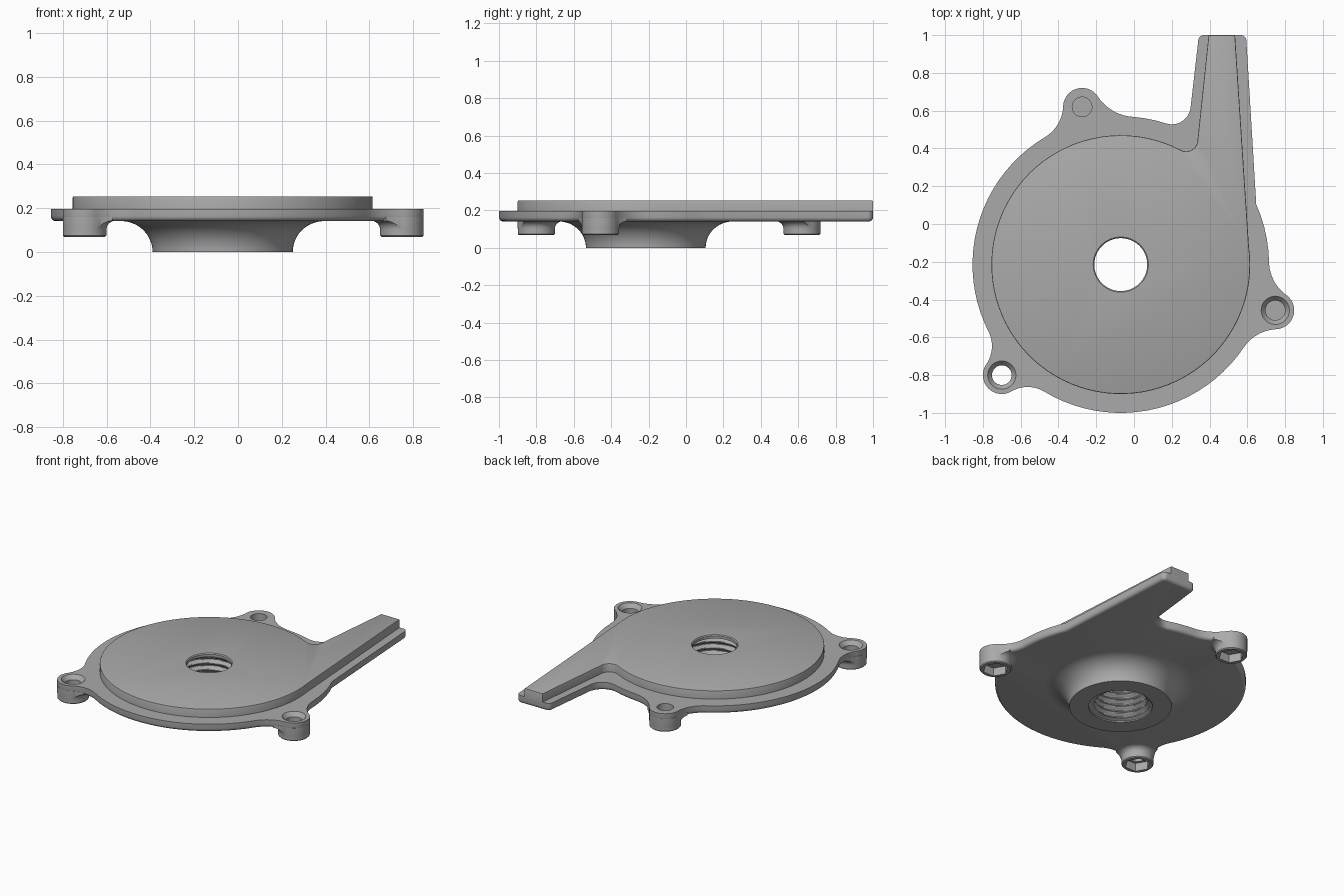
import bpy, bmesh
from math import sin, cos, pi, radians, atan2, hypot
from mathutils import Vector as V

old = bpy.data.objects.get("Cube")
if old:
    bpy.data.objects.remove(old, do_unlink=True)

grey = bpy.data.materials.new("plain grey")
grey.use_nodes = True
grey.diffuse_color = (0.4, 0.4, 0.4, 1)
grey.node_tree.nodes["Principled BSDF"].inputs["Base Color"].default_value = (0.4, 0.4, 0.4, 1)

HUB = V((-0.07, -0.215))
RIM = 0.785
EAR = 0.1
FLANGE_Z, FLANGE_TOP, TOP = 0.141, 0.196, 0.254
# Ear position, fillet radius on each side, countersunk or not
EARS = {"back_ear": (V((-0.275, 0.62)), 0.24, 0.2, False),
        "right_ear": (V((-0.70, -0.80)), 0.17, 0.17, True),
        "left_ear": (V((0.748, -0.457)), 0.22, 0.22, True)}


def finish(name, bm):
    bmesh.ops.recalc_face_normals(bm, faces=bm.faces)
    mesh = bpy.data.meshes.new(name)
    bm.to_mesh(mesh)
    bm.free()
    mesh.materials.append(grey)
    obj = bpy.data.objects.new(name, mesh)
    bpy.context.collection.objects.link(obj)
    return obj


def arc(c, r, a0, a1):
    n = max(3, int(abs(a1 - a0) / radians(4)))
    return [V((c[0] + r * cos(a0 + (a1 - a0) * i / n),
               c[1] + r * sin(a0 + (a1 - a0) * i / n))) for i in range(n + 1)]


def angle(a, b):
    return atan2(b[1] - a[1], b[0] - a[0])


def fillet(c, r, f, side):
    """Centre of a fillet touching both the rim and an ear."""
    d = c - HUB
    u = d.normalized()
    R = RIM + f
    along = (R * R - (r + f) ** 2 + d.length_squared) / (2 * d.length)
    return HUB + u * along + V((-u.y, u.x)) * side * (R * R - along * along) ** 0.5


def chain(circles, start, end):
    """Tangent arcs; a negative radius is a concave arc."""
    pts = []
    for i, (c, r) in enumerate(circles):
        a0 = angle(c, circles[i - 1][0]) if i else start
        a1 = angle(c, circles[i + 1][0]) if i < len(circles) - 1 else end
        sweep = (a1 - a0) % (2 * pi) if r > 0 else -((a0 - a1) % (2 * pi))
        pts += arc(c, abs(r), a0, a0 + sweep)
    return pts


def prism(name, pts, z0, z1, bevel_z=None, width=0, segments=1):
    bm = bmesh.new()
    base = bm.faces.new([bm.verts.new((p[0], p[1], z0)) for p in pts])
    ext = bmesh.ops.extrude_face_region(bm, geom=[base])["geom"]
    bmesh.ops.translate(bm, vec=(0, 0, z1 - z0),
                        verts=[g for g in ext if isinstance(g, bmesh.types.BMVert)])
    bmesh.ops.remove_doubles(bm, verts=bm.verts, dist=0.0005)
    if width:
        edges = [e for e in bm.edges if all(abs(v.co.z - bevel_z) < 1e-5 for v in e.verts)]
        bmesh.ops.bevel(bm, geom=edges, offset=width, segments=segments,
                        profile=0.5, affect='EDGES')
    return finish(name, bm)


def lathe(name, profile, centre, n=64):
    """Turned solid; profile(angle) lists (radius, height) from pole to pole."""
    bm = bmesh.new()
    cols = []
    for k in range(n):
        t = 2 * pi * k / n
        cols.append([bm.verts.new((centre[0] + r * cos(t), centre[1] + r * sin(t), z))
                     for r, z in profile(t)])
    for k in range(n):
        a, b = cols[k], cols[(k + 1) % n]
        for i in range(len(a) - 1):
            bm.faces.new((a[i], b[i], b[i + 1], a[i + 1]))
    bmesh.ops.remove_doubles(bm, verts=bm.verts, dist=1e-5)
    return finish(name, bm)


def boolean(obj, tool, op='DIFFERENCE'):
    mod = obj.modifiers.new("cut", 'BOOLEAN')
    mod.operation, mod.solver, mod.object = op, 'EXACT', tool
    bpy.context.view_layer.objects.active = obj
    bpy.ops.object.modifier_apply(modifier=mod.name)


# Flange outline: rim with three filleted ears and a tapering outlet neck
f0 = V((0.2, 0.628))
circles = [(f0, -(hypot(*(f0 - HUB)) - RIM))]
for c, fa, fb, _ in EARS.values():
    circles += [(HUB, RIM), (fillet(c, EAR, fa, -1), -fa), (c, EAR),
                (fillet(c, EAR, fb, 1), -fb)]
circles.append((HUB, RIM))
outline = chain(circles, radians(-6), radians(24))
outline += arc((0.565, 0.97), 0.03, 0, pi / 2) + arc((0.37, 0.97), 0.03, pi / 2, pi)
flange = prism("flange", outline, FLANGE_Z, FLANGE_TOP, FLANGE_Z, 0.022, 4)

# Raised cover following the rim and neck
f1 = V((0.276, 0.445))
cover_pts = chain([(f1, -(hypot(*(f1 - HUB)) - 0.685)), (HUB, 0.685)],
                  radians(-6), radians(8))
cover_pts += [V((0.535, 1)), V((0.395, 1))]
cover = prism("raised_cover", cover_pts, 0.18, TOP, TOP, 0.006, 2)

# Flared hub underneath
flare = [(0.465 - 0.145 * cos(a), FLANGE_Z * sin(a))
         for a in [pi / 2 * i / 12 for i in range(13)]]
hub = lathe("hub", lambda t: [(0, 0)] + flare + [(0.465, 0.15), (0, 0.15)], HUB, 96)


# Threaded bore with a narrow lip at the top
def bore_profile(t):
    pts = [(0, -0.02), (0.2, -0.02), (0.2, 0.008)]
    for i in range(41):
        z = 0.018 + 0.005 * i
        phase = (z / 0.045 - t / (2 * pi)) % 1
        pts.append((0.165 + 0.022 * min(1, max(0, 3 * abs(phase - 0.5) - 0.25)), z))
    return pts + [(0.14, 0.23), (0.14, 0.248), (0.152, 0.26), (0, 0.26)]


bore = lathe("bore_cutter", bore_profile, HUB, 72)
for part in (flange, cover, hub):
    boolean(part, bore)

# Ears: flared bosses trimmed to the outline, with screw holes and nut pockets
trim = prism("trim_helper", outline, 0.02, 0.185)
parts, helpers = [flange, cover, hub], [bore, trim]
for name, (c, _, _, sunk) in EARS.items():
    r = EAR - 0.0007
    root = [(r + 0.04 * (1 - cos(a)), 0.102 + 0.04 * sin(a))
            for a in [pi / 2 * i / 6 for i in range(7)]]
    ear = lathe(name, lambda t: [(0, 0.069), (r - 0.006, 0.069), (r, 0.075)] + root
                + [(r + 0.04, 0.16), (0, 0.16)], c)
    boolean(ear, trim, 'INTERSECT')
    top = 0.078 if sunk else 0.052
    hole = lathe("hole_cutter", lambda t: [(0, 0), (0.052, 0), (0.052, 0.168),
                                           (top, 0.2), (0, 0.2)], c, 40)
    nut = lathe("nut_cutter", lambda t: [(0, 0), (0.08, 0), (0.08, 0.125), (0, 0.125)], c, 6)
    boolean(ear, hole)
    boolean(ear, nut)
    boolean(flange, hole)
    parts.append(ear)
    helpers += [hole, nut]

for h in helpers:
    bpy.data.objects.remove(h, do_unlink=True)

# Smooth curved walls, keep hard edges
bpy.ops.object.select_all(action='DESELECT')
for p in parts:
    p.select_set(True)
bpy.context.view_layer.objects.active = flange
bpy.ops.object.shade_smooth_by_angle(angle=radians(30))
